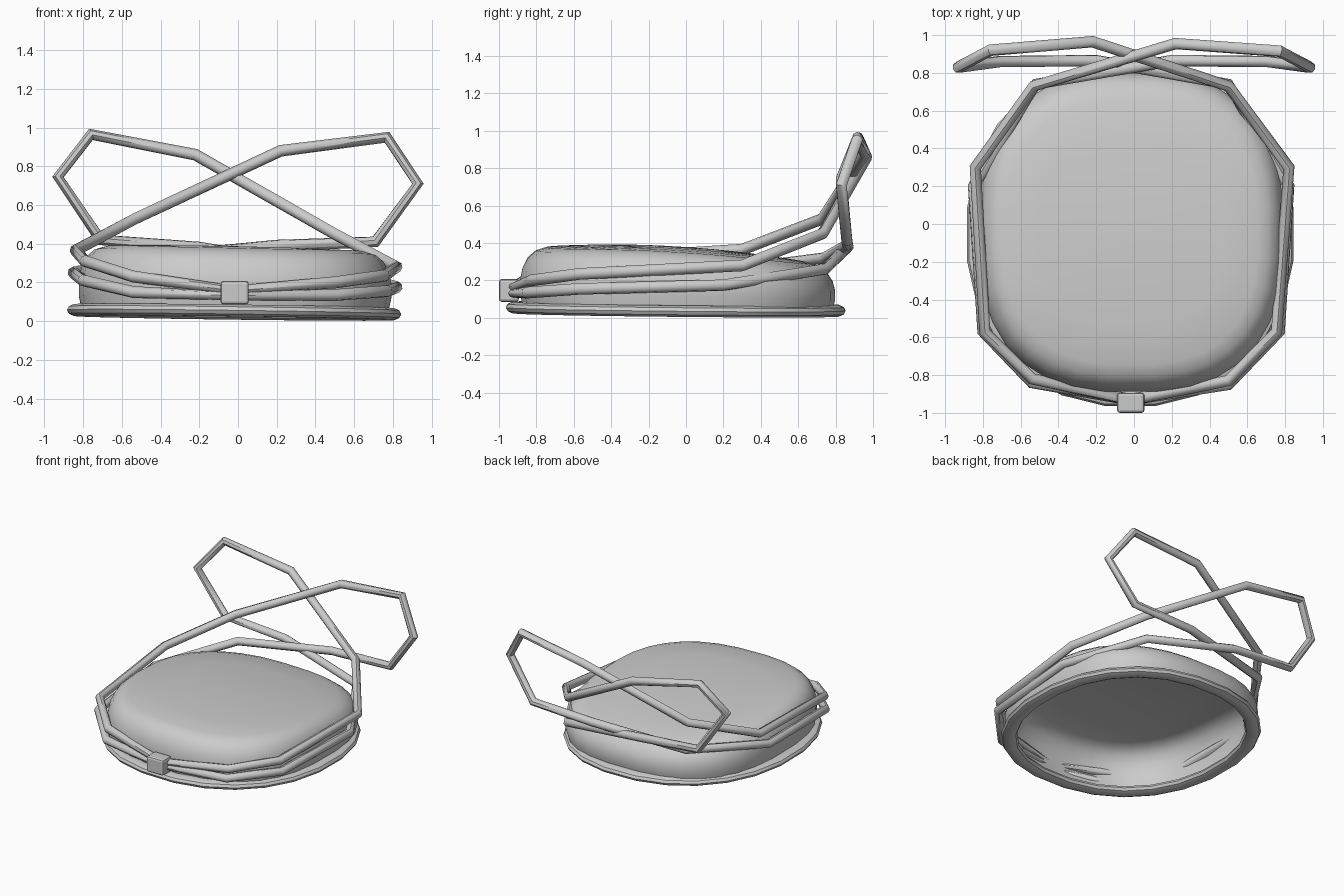
import bpy, bmesh
from math import cos, sin, pi

if "Cube" in bpy.data.objects:
    bpy.data.objects.remove(bpy.data.objects["Cube"])


def oval(a, cx, cy, rx, ry, n):
    """Point on a squarish oval."""
    c, s = cos(a), sin(a)
    sg = lambda v: (1 if v >= 0 else -1) * abs(v) ** (2 / n)
    return cx + rx * sg(c), cy + ry * sg(s)


def skin(name, rings, closed=False, cap=False, angle=0.6):
    """Bridge a list of equal-length rings into a mesh object."""
    bm = bmesh.new()
    vs = [[bm.verts.new(p) for p in r] for r in rings]
    pairs = list(zip(vs, vs[1:])) + ([(vs[-1], vs[0])] if closed else [])
    for a, b in pairs:
        for i in range(len(a)):
            j = (i + 1) % len(a)
            bm.faces.new((a[i], a[j], b[j], b[i]))
    if cap:
        bm.faces.new(vs[-1])
    bmesh.ops.recalc_face_normals(bm, faces=bm.faces)
    me = bpy.data.meshes.new(name)
    bm.to_mesh(me)
    bm.free()
    ob = bpy.data.objects.new(name, me)
    bpy.context.collection.objects.link(ob)
    smooth(ob, angle)
    return ob


def smooth(ob, angle=0.6):
    bpy.ops.object.select_all(action='DESELECT')
    ob.select_set(True)
    bpy.context.view_layer.objects.active = ob
    bpy.ops.object.shade_smooth_by_angle(angle=angle)


# Crown: shallow hollow shell with a sloping, gently domed top, open below
def top_z(x, y):
    return 0.388 - 0.085 * (y + 0.4) ** 2 - 0.022 * x - 0.025 * x * x


N = 32
rings = []
for s, t in [(0.98, 0.13), (1, 0.35), (1, 0.55), (0.985, 0.72), (0.95, 0.87),
             (0.9, 0.96), (0.83, 1), (0.6, 1), (0.3, 1), (0.04, 1)]:
    ring = []
    for i in range(N):
        x, y = oval(2 * pi * (i + 0.5) / N, -0.015, -0.045 , 0.81 * s, 0.845 * s, 2.6)
        ring.append((x, y, top_z(x, y) * t))
    rings.append(ring)
skin("crown", rings, cap=True)

# Rim: flattened tube around the base, tilted slightly
M = 24
rings = []
for i in range(M):
    a = 2 * pi * (i + 0.5) / M
    ring = []
    for k in range(10):
        b = 2 * pi * k / 10
        d = 0.055 * cos(b)
        x, y = oval(a, -0.02, -0.055, 0.815 + d, 0.86 + d, 2.2)
        ring.append((x, y, 0.046 + 0.032 * sin(b) - 0.013 * x - 0.01 * y))
    rings.append(ring)
skin("rim", rings, closed=True)


# Cords: each leaves the buckle, rises round one side, crosses behind,
# loops as half of the bow and returns as the lower band
def cord(name, pts, r=0.031):
    cu = bpy.data.curves.new(name, 'CURVE')
    cu.dimensions = '3D'
    cu.bevel_depth = r
    cu.bevel_resolution = 2
    sp = cu.splines.new('POLY')
    sp.points.add(len(pts) - 1)
    for p, q in zip(sp.points, pts):
        p.co = (*q, 1)
    sp.use_cyclic_u = True
    ob = bpy.data.objects.new(name, cu)
    bpy.context.collection.objects.link(ob)
    bpy.ops.object.select_all(action='DESELECT')
    ob.select_set(True)
    bpy.context.view_layer.objects.active = ob
    bpy.ops.object.convert(target='MESH')
    smooth(bpy.context.object, 0.8)


cord("cord_left", [
    (-0.02, -0.93, 0.16), (-0.54, -0.82, 0.23), (-0.79, -0.57, 0.31),
    (-0.84, 0.3, 0.365), (-0.53, 0.73, 0.53), (0.22, 0.955, 0.88),
    (0.77, 0.915, 0.95), (0.93, 0.83, 0.71), (0.71, 0.86, 0.41),
    (0.2, 0.865, 0.39), (-0.52, 0.74, 0.32), (-0.85, 0.2, 0.25),
    (-0.8, -0.57, 0.21), (-0.54, -0.84, 0.15), (-0.02, -0.93, 0.13)])
cord("cord_right", [
    (-0.02, -0.93, 0.16), (0.5, -0.83, 0.2), (0.755, -0.57, 0.235),
    (0.82, 0.3, 0.28), (0.5, 0.73, 0.45), (-0.22, 0.965, 0.86),
    (-0.76, 0.92, 0.965), (-0.93, 0.83, 0.745), (-0.71, 0.86, 0.42),
    (-0.2, 0.865, 0.38), (0.5, 0.74, 0.26), (0.82, 0.2, 0.175),
    (0.77, -0.57, 0.155), (0.5, -0.85, 0.135), (-0.02, -0.93, 0.13)])

# Buckle: small bevelled block at the front
bpy.ops.mesh.primitive_cube_add(size=1, location=(-0.017, -0.947, 0.147))
buckle = bpy.context.object
buckle.name = "buckle"
buckle.scale = (0.145, 0.106, 0.122)
bpy.ops.object.transform_apply(location=False, rotation=False, scale=True)
bev = buckle.modifiers.new("bevel", 'BEVEL')
bev.width = 0.015
bev.segments = 2
